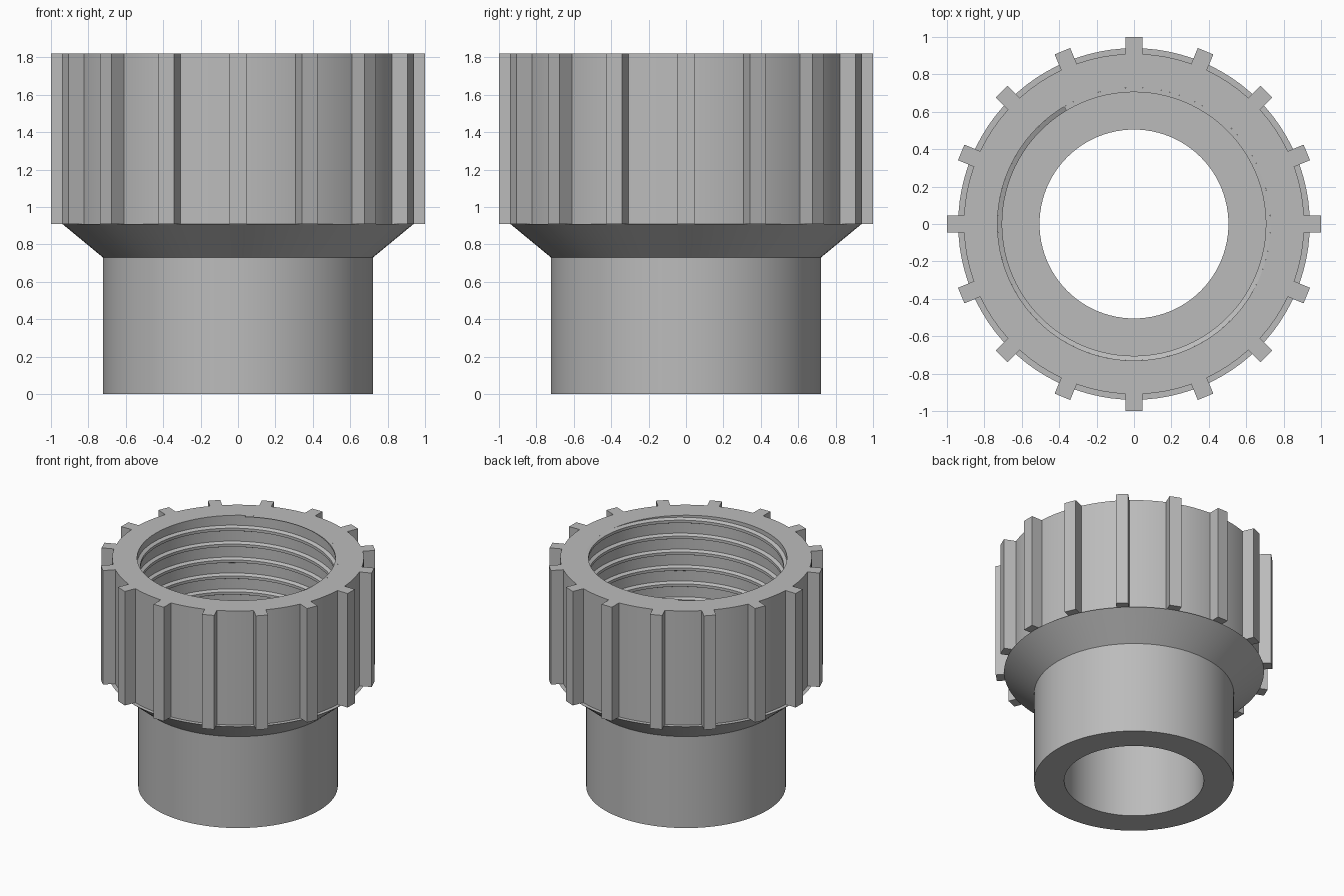
import bpy, bmesh, math
from mathutils import Matrix

if "Cube" in bpy.data.objects:
    bpy.data.objects.remove(bpy.data.objects["Cube"], do_unlink=True)

SEG = 96
TOP, LEDGE = 1.82, 0.91
ROOT, CREST = 0.73, 0.705

grey = bpy.data.materials.new("plain_grey")
grey.use_nodes = True
grey.diffuse_color = (0.5, 0.5, 0.5, 1)
grey.node_tree.nodes["Principled BSDF"].inputs["Base Color"].default_value = (0.5, 0.5, 0.5, 1)


def finish(name, bm, smooth=True):
    mesh = bpy.data.meshes.new(name)
    bm.to_mesh(mesh)
    bm.free()
    mesh.materials.append(grey)
    obj = bpy.data.objects.new(name, mesh)
    bpy.context.collection.objects.link(obj)
    if smooth:
        bpy.ops.object.select_all(action='DESELECT')
        obj.select_set(True)
        bpy.context.view_layer.objects.active = obj
        bpy.ops.object.shade_smooth_by_angle(angle=math.radians(25))
    return obj


def skin(bm, rings, closed):
    """Join neighbouring rings of points with quads."""
    rows = [[bm.verts.new(p) for p in ring] for ring in rings]
    n = len(rows[0])
    pairs = list(zip(rows, rows[1:])) + ([(rows[-1], rows[0])] if closed else [])
    for a, b in pairs:
        for i in range(n if closed else n - 1):
            j = (i + 1) % n
            bm.faces.new((a[i], b[i], b[j], a[j]))
    return rows


def polar(r, angle, z):
    return (r * math.cos(angle), r * math.sin(angle), z)


# Turned body: spigot, flared shoulder, collar, threaded bore and through hole
profile = [(0.505, 0), (0.722, 0), (0.722, 0.73), (0.94, LEDGE), (0.91, LEDGE),
           (0.91, TOP), (ROOT, TOP), (ROOT, LEDGE), (0.505, LEDGE)]
bm = bmesh.new()
skin(bm, [[polar(r, math.tau * k / SEG, z) for r, z in profile] for k in range(SEG)], True)
bmesh.ops.recalc_face_normals(bm, faces=bm.faces)
finish("coupling_body", bm)

# Grip ribs around the collar
bm = bmesh.new()
for k in range(16):
    place = (Matrix.Rotation(math.tau * k / 16, 4, 'Z')
             @ Matrix.Translation((0.945, 0, (TOP + LEDGE) / 2))
             @ Matrix.Diagonal((0.11, 0.09, TOP - LEDGE, 1)))
    bmesh.ops.create_cube(bm, size=1, matrix=place)
finish("grip_ribs", bm, smooth=False)

# Helical thread ridge, trimmed flush with the rim and the bore floor
PITCH = 0.127
START = math.radians(57)
section = [(ROOT, -0.023), (CREST, -0.011), (CREST, 0.011), (ROOT, 0.023)]
bm = bmesh.new()
rings = []
for k in range(-24, int(7.4 * SEG)):
    angle = START - math.tau * k / SEG
    mid = TOP - PITCH * k / SEG
    if mid - 0.023 < TOP and mid > LEDGE + 0.01:
        rings.append([polar(r, angle, min(TOP, max(LEDGE, mid + dz))) for r, dz in section])
rows = skin(bm, rings, False)
bm.faces.new(rows[0])
bm.faces.new(rows[-1])
bmesh.ops.dissolve_degenerate(bm, dist=0.0001, edges=bm.edges)
bmesh.ops.recalc_face_normals(bm, faces=bm.faces)
# Keep the ridge facing the bore axis
bm.normal_update()
facing = sum(f.normal.xy.dot(f.calc_center_median().xy) * f.calc_area() for f in bm.faces)
if facing > 0:
    bmesh.ops.reverse_faces(bm, faces=bm.faces)
finish("thread_ridge", bm)
